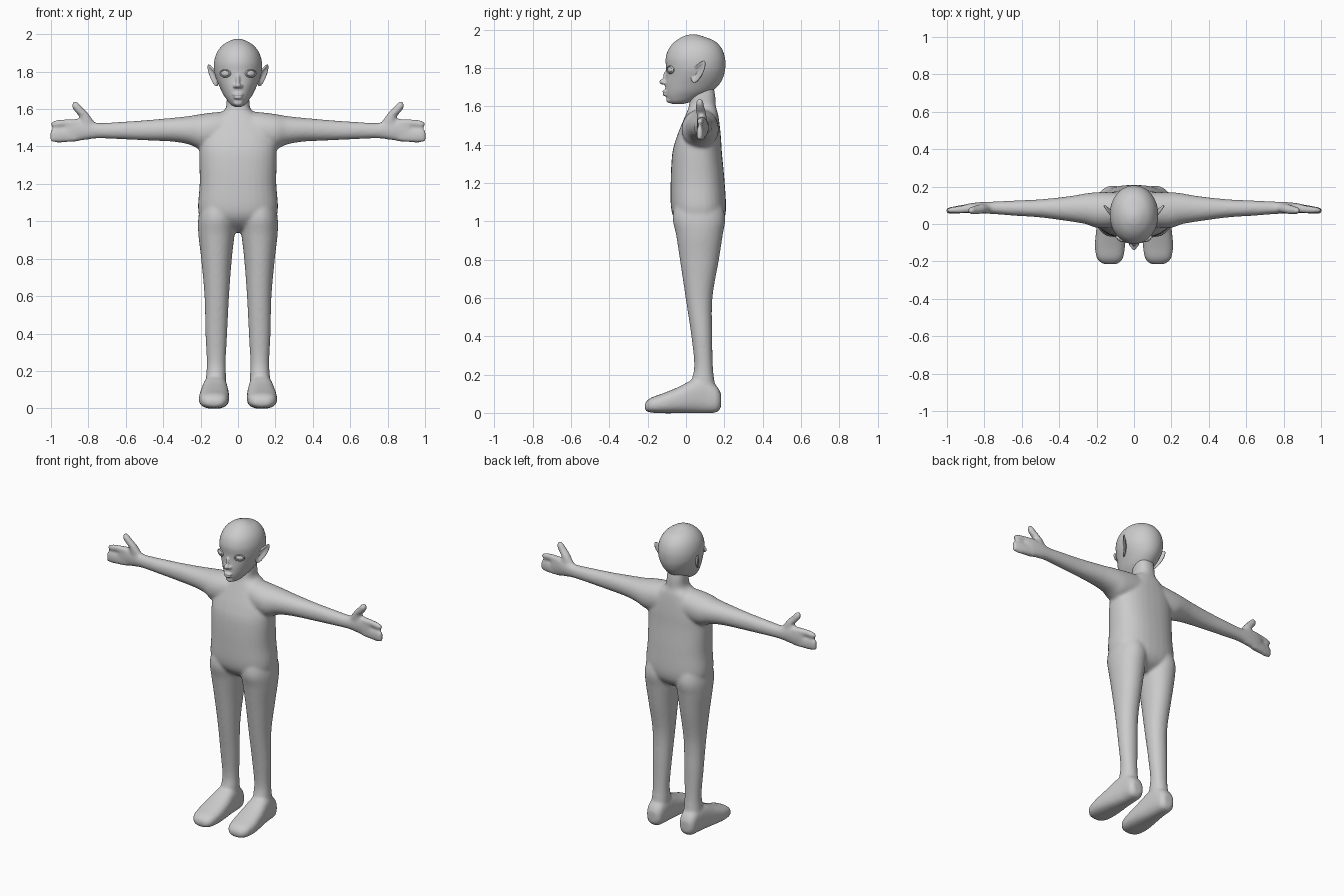
import bpy, bmesh, math
from mathutils import Matrix, Vector


def spline(rows, steps=5):
    """Catmull-Rom interpolation through rows of numbers."""
    out = []
    for i in range(len(rows) - 1):
        p0, p1 = rows[max(i - 1, 0)], rows[i]
        p2, p3 = rows[i + 1], rows[min(i + 2, len(rows) - 1)]
        for k in range(steps):
            t = k / steps
            out.append([0.5 * (2 * b + (c - a) * t + (2 * a - 5 * b + 4 * c - d) * t * t
                               + (3 * b - a - 3 * c + d) * t ** 3)
                        for a, b, c, d in zip(p0, p1, p2, p3)])
    return out + [list(rows[-1])]


def loft(bm, axis, rows, power=2.0, side=1, n=32):
    """Closed tube along an axis; row = position, then min/max of the other two axes."""
    rings = []
    for t, a0, a1, b0, b1 in spline(rows):
        ring = []
        for k in range(n):
            ang = 2 * math.pi * k / n
            c, s = math.cos(ang), math.sin(ang)
            u = (a0 + a1) / 2 + (a1 - a0) / 2 * math.copysign(abs(c) ** (2 / power), c)
            v = (b0 + b1) / 2 + (b1 - b0) / 2 * math.copysign(abs(s) ** (2 / power), s)
            x, y, z = {'X': (t, u, v), 'Y': (u, t, v), 'Z': (u, v, t)}[axis]
            ring.append(bm.verts.new((x * side, y, z)))
        rings.append(ring)
    for r, q in zip(rings, rings[1:]):
        for k in range(n):
            bm.faces.new((r[k], r[(k + 1) % n], q[(k + 1) % n], q[k]))
    bm.faces.new(rings[0][::-1])
    bm.faces.new(rings[-1])


def blob(bm, loc, size):
    m = Matrix.Translation(loc) @ Matrix.Diagonal((*size, 1))
    bmesh.ops.create_icosphere(bm, subdivisions=3, radius=1, matrix=m)


def finish(bm, name):
    bmesh.ops.recalc_face_normals(bm, faces=bm.faces)
    me = bpy.data.meshes.new(name)
    bm.to_mesh(me)
    bm.free()
    me.shade_smooth()
    ob = bpy.data.objects.new(name, me)
    bpy.context.collection.objects.link(ob)
    return ob


def fuse(ob, voxel, iterations):
    """Merge overlapping parts into one smooth skin."""
    r = ob.modifiers.new("Fuse", 'REMESH')
    r.mode = 'VOXEL'
    r.voxel_size = voxel
    r.use_smooth_shade = True
    s = ob.modifiers.new("Relax", 'SMOOTH')
    s.factor = 0.5
    s.iterations = iterations


# Torso and neck
bm = bmesh.new()
torso = [(0.94, .09, .04, .12), (0.98, .16, -.03, .18), (1.05, .212, -.075, .208),
         (1.2, .205, -.08, .202), (1.35, .207, -.072, .188), (1.43, .205, -.052, .183),
         (1.5, .18, -.025, .176), (1.56, .12, .0, .167), (1.6, .068, .015, .156),
         (1.66, .06, .022, .152), (1.72, .055, .03, .14)]
loft(bm, 'Z', [(z, -w, w, a, b) for z, w, a, b in torso], 2.4)

for s in (1, -1):
    # Arm and palm
    loft(bm, 'X', [(0, .0, .165, 1.40, 1.59), (.12, -.02, .17, 1.385, 1.583),
                   (.2, -.02, .17, 1.385, 1.573), (.26, .0, .163, 1.41, 1.563),
                   (.35, .015, .148, 1.426, 1.553), (.5, .035, .132, 1.433, 1.54),
                   (.65, .045, .125, 1.44, 1.53), (.75, .053, .12, 1.443, 1.526),
                   (.82, .056, .117, 1.434, 1.545), (.88, .058, .11, 1.425, 1.547),
                   (.92, .06, .1, 1.43, 1.53)], 2.1, s)
    # Joined fingers, index finger, thumb
    loft(bm, 'X', [(.86, .06, .108, 1.426, 1.5), (.93, .057, .1, 1.422, 1.497),
                   (.98, .055, .09, 1.422, 1.494), (1.003, .058, .084, 1.427, 1.486)], 2.6, s)
    loft(bm, 'X', [(.86, .06, .11, 1.5, 1.547), (.93, .058, .097, 1.505, 1.545),
                   (.98, .058, .09, 1.502, 1.538), (.999, .064, .084, 1.51, 1.53)], 2.2, s)
    loft(bm, 'Z', [(1.49, .74, .86, .06, .11), (1.555, .785, .848, .055, .107),
                   (1.583, .806, .87, .052, .1), (1.615, .837, .89, .052, .092),
                   (1.638, .856, .883, .058, .086)], 2, s)
    # Leg
    loft(bm, 'Z', [(.08, .065, .18, .02, .165), (.17, .064, .171, .03, .148),
                   (.25, .066, .167, .043, .14), (.4, .058, .174, .028, .137),
                   (.6, .048, .179, -.002, .138), (.8, .033, .197, -.032, .172),
                   (.93, .018, .212, -.052, .192), (1.02, .012, .212, -.07, .205),
                   (1.12, .02, .19, -.05, .18)], 2.1, s)
    # Foot
    loft(bm, 'Y', [(-.215, .09, .165, .012, .05), (-.185, .06, .198, .002, .078),
                   (-.12, .048, .209, -.002, .102), (-.04, .048, .203, -.002, .135),
                   (.04, .055, .19, -.002, .175), (.1, .06, .18, -.002, .18),
                   (.16, .068, .172, .003, .14), (.183, .09, .15, .03, .1)], 2.6, s)
fuse(finish(bm, "body"), 0.009, 7)

# Head with nose, lips and chin
bm = bmesh.new()
skull = [(1.612, .02, -.075, -.01), (1.625, .04, -.09, .03), (1.65, .06, -.104, .09),
         (1.68, .08, -.108, .14), (1.72, .099, -.108, .178), (1.76, .116, -.104, .197),
         (1.80, .127, -.104, .205), (1.85, .128, -.106, .204), (1.90, .114, -.09, .187),
         (1.94, .084, -.055, .15), (1.966, .042, -.01, .085), (1.975, .01, .025, .05)]
loft(bm, 'Z', [(z, -w, w, a, b) for z, w, a, b in skull], 2.05, n=48)
blob(bm, (0, -.106, 1.752), (.011, .014, .032))
blob(bm, (0, -.12, 1.727), (.016, .02, .015))
blob(bm, (0, -.108, 1.677), (.029, .016, .008))
blob(bm, (0, -.107, 1.661), (.024, .016, .008))
blob(bm, (0, -.086, 1.634), (.026, .018, .018))
for s in (1, -1):
    blob(bm, (.015 * s, -.112, 1.722), (.011, .012, .01))
fuse(finish(bm, "head"), 0.005, 4)

# Eyeballs and eyelids
for s, label in ((1, "left"), (-1, "right")):
    bm = bmesh.new()
    blob(bm, (0, 0, 0), (.026, .018, .018))
    eye = finish(bm, label + "_eyeball")
    eye.location = (.068 * s, -.077, 1.79)
    eye.rotation_euler.z = math.radians(28 * s)
    bpy.ops.mesh.primitive_torus_add(major_radius=.027, minor_radius=.005,
                                     major_segments=32, minor_segments=10)
    lid = bpy.context.object
    lid.name = label + "_eyelid"
    lid.scale = (1.05, .68, 1.3)
    lid.rotation_euler = (math.pi / 2, 0, math.radians(28 * s))
    lid.location = (.068 * s, -.083, 1.79)
    lid.data.shade_smooth()

# Pointed ears: dished leaf shape, mirrored
outline = [(.022, 1.765), (.03, 1.79), (.06, 1.82), (.102, 1.85), (.102, 1.81),
           (.09, 1.775), (.07, 1.742), (.045, 1.715), (.027, 1.73)]
bm = bmesh.new()
cy = sum(p[0] for p in outline) / len(outline)
cz = sum(p[1] for p in outline) / len(outline)
rings = []
for scale, dip in ((1, 0), (.72, .003), (.4, .014)):
    ring = []
    for y, z in outline:
        y, z = cy + (y - cy) * scale, cz + (z - cz) * scale
        ring.append(bm.verts.new((.112 + (y - .03) * .65 + (z - 1.78) * .08 - dip, y, z)))
    rings.append(ring)
for r, q in zip(rings, rings[1:]):
    for k in range(len(r)):
        j = (k + 1) % len(r)
        bm.faces.new((r[k], r[j], q[j], q[k]))
bm.faces.new(rings[-1])
ears = finish(bm, "ears")
mod = ears.modifiers.new("Mirror", 'MIRROR')
mod.use_mirror_merge = False
mod = ears.modifiers.new("Thickness", 'SOLIDIFY')
mod.thickness = .011
mod.offset = 0
mod = ears.modifiers.new("Round", 'SUBSURF')
mod.levels = mod.render_levels = 2
